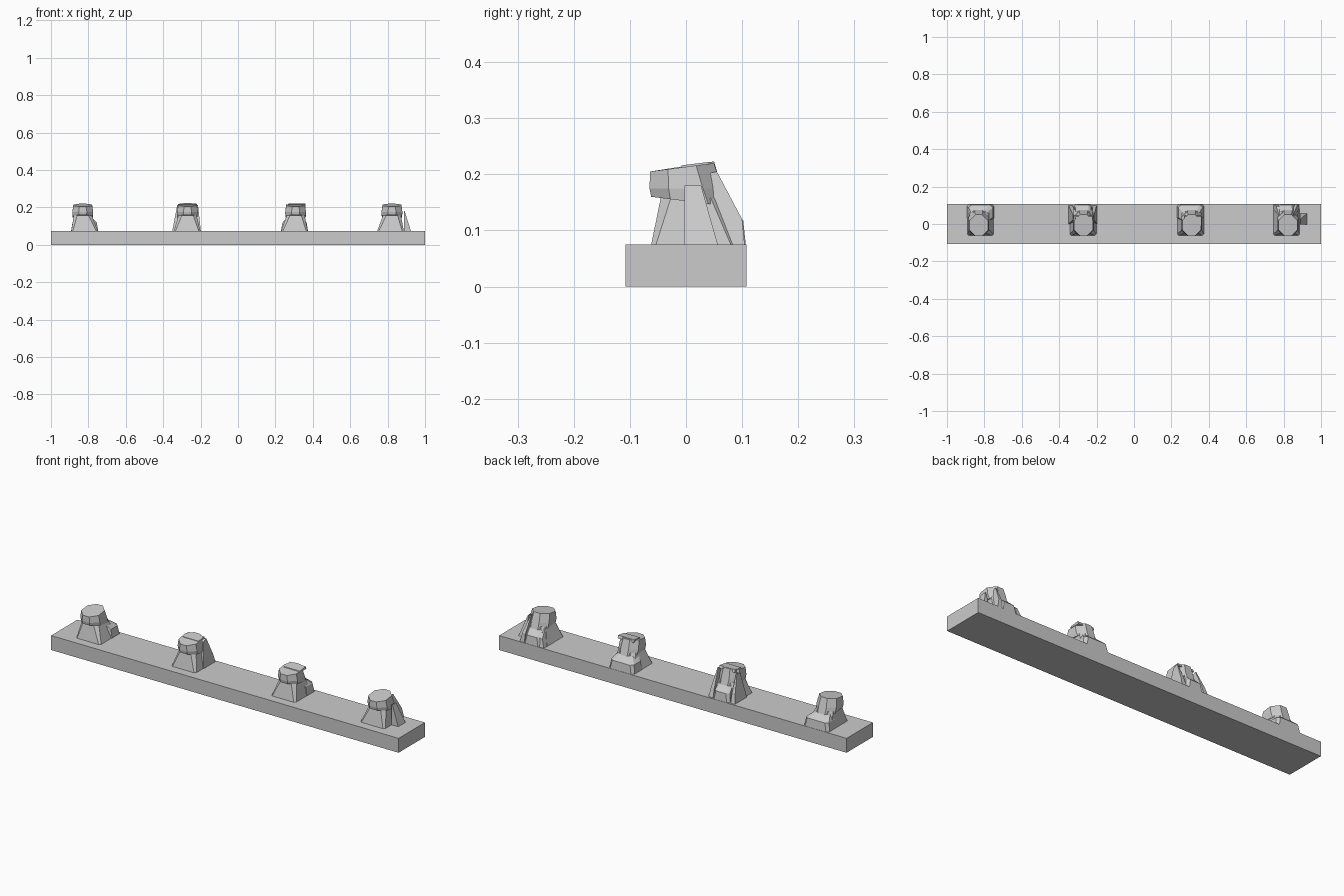
import bpy, bmesh

if "Cube" in bpy.data.objects:
    bpy.data.objects.remove(bpy.data.objects["Cube"])


def make(name, rings):
    """Loft a closed flat-shaded solid through rings of equal length."""
    bm = bmesh.new()
    loops = [[bm.verts.new(p) for p in r] for r in rings]
    n = len(loops[0])
    for a, b in zip(loops, loops[1:]):
        for i in range(n):
            j = (i + 1) % n
            bm.faces.new((a[i], a[j], b[j], b[i]))
    bm.faces.new(loops[0][::-1])
    bm.faces.new(loops[-1])
    bmesh.ops.recalc_face_normals(bm, faces=bm.faces[:])
    me = bpy.data.meshes.new(name)
    bm.to_mesh(me)
    bm.free()
    ob = bpy.data.objects.new(name, me)
    bpy.context.collection.objects.link(ob)
    return ob


def octagon(cx, hw, y0, y1, zf, zb, cut):
    """Chamfered rectangle whose height runs from zf (front) to zb (back)."""
    pts = [(-hw + cut, y0), (hw - cut, y0), (hw, y0 + cut), (hw, y1 - cut),
           (hw - cut, y1), (-hw + cut, y1), (-hw, y1 - cut), (-hw, y0 + cut)]
    return [(cx + x, y, zf + (zb - zf) * (y - y0) / (y1 - y0)) for x, y in pts]


def wedge(name, x0, x1, tx, profile):
    """Fin: outer side follows the profile, leaning in to tx at the top."""
    top = max(z for _, z in profile)
    low = 0.07

    def lean(x, z):
        return x + (tx - x) * (z - low) / (top - low)
    return make(name, [[(lean(x0, z), y, z) for y, z in profile],
                       [(lean(x1, z) + 0.004, y, z) for y, z in profile]])


# Long backing board
make("board", [[(x, y, z) for x, y in ((-1, -.108), (1, -.108), (1, .108), (-1, .108))]
               for z in (0, .075)])

# Four stubby pegs: flared neck, rear foot and tilted faceted head
for i, (bx, hx, top) in enumerate(((-.82, -.83, .217), (-.272, -.27, .22),
                                   (.302, .308, .217), (.815, .823, .217)), 1):
    make(f"peg_neck_{i}", [octagon(bx, .072, -.063, .09, .07, .07, .008),
                           octagon(hx, .048, -.045, .062, .158, .158, .018)])
    fw = .05 if i in (2, 4) else .073
    make(f"peg_foot_{i}", [octagon(bx, fw, .02, .107, .07, .07, .012),
                           octagon(bx, fw - .008, .02, .102, .118, .118, .014),
                           octagon(hx, .04, .0, .072, .155, .145, .014)])
    make(f"peg_head_{i}", [octagon(hx, .054, -.062, .074, .160, .143, .034),
                           octagon(hx, .056, -.065, .064, .175, .175, .034),
                           octagon(hx, .050, -.064, .05, .205, top + .003, .032)])

# Raised bars across the two middle heads
for i, x0, x1 in ((2, -.312, -.222), (3, .270, .362)):
    make(f"head_bar_{i}", [[(x, -.010, .208), (x, -.008, .216), (x, .04, .222), (x, .045, .208)]
                           for x in (x0, x1)])

# Side ribs on the second peg
rib = [(.0, .07), (.1, .07), (.085, .12), (.045, .212), (.02, .2)]
wedge("side_rib_left", -.352, -.330, -.325, rib)
wedge("side_rib_right", -.225, -.202, -.218, rib)

# Spike beside the last peg and its rear rib
wedge("side_spike", .887, .922, .887, [(-.003, .07), (.058, .07), (.027, .18), (-.003, .18)])
wedge("rear_rib", .858, .880, .85, [(.03, .07), (.105, .07), (.1, .12), (.055, .205), (.03, .2)])
wedge("rear_rib_left", .744, .765, .775, [(.03, .07), (.105, .07), (.095, .115), (.05, .155)])
